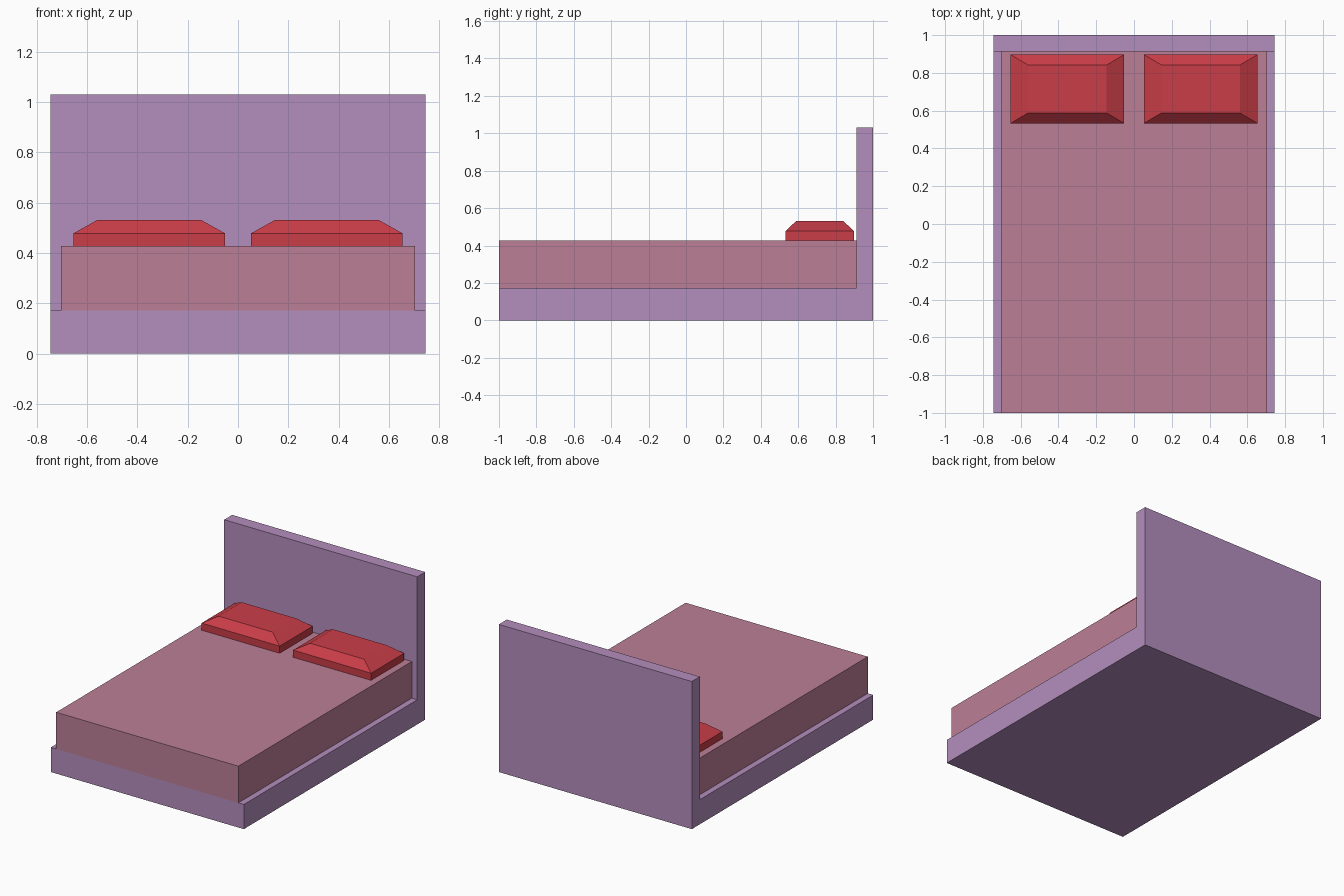
import bpy
import bmesh

cube = bpy.data.objects.get("Cube")
if cube:
    bpy.data.objects.remove(cube, do_unlink=True)


def make_material(name, rgb):
    mat = bpy.data.materials.new(name)
    mat.use_nodes = True
    color = (*rgb, 1.0)
    mat.diffuse_color = color
    mat.node_tree.nodes["Principled BSDF"].inputs["Base Color"].default_value = color
    return mat


def finish(name, bm, mat):
    bmesh.ops.recalc_face_normals(bm, faces=bm.faces)
    mesh = bpy.data.meshes.new(name)
    bm.to_mesh(mesh)
    bm.free()
    mesh.materials.append(mat)
    obj = bpy.data.objects.new(name, mesh)
    bpy.context.collection.objects.link(obj)
    return obj


def loft(name, rings, mat):
    """Join matching point rings into a closed, flat-faced solid."""
    bm = bmesh.new()
    loops = [[bm.verts.new(p) for p in ring] for ring in rings]
    n = len(loops[0])
    for low, high in zip(loops, loops[1:]):
        for i in range(n):
            j = (i + 1) % n
            bm.faces.new((low[i], low[j], high[j], high[i]))
    bm.faces.new(loops[0])
    bm.faces.new(loops[-1])
    return finish(name, bm, mat)


def rectangle(cx, cy, hx, hy, z):
    return [(cx - hx, cy - hy, z), (cx + hx, cy - hy, z),
            (cx + hx, cy + hy, z), (cx - hx, cy + hy, z)]


purple = make_material("mauve frame", (0.456, 0.27, 0.509))
pink = make_material("dusty pink mattress", (0.503, 0.212, 0.305))
red = make_material("red pillow", (0.591, 0.047, 0.065))

# Base and headboard: one L-shaped side profile drawn across the width
HALF_WIDTH, BASE_TOP, HEAD_FRONT = 0.745, 0.172, 0.912
profile = [(-1, 0), (1, 0), (1, 1.03), (HEAD_FRONT, 1.03),
           (HEAD_FRONT, BASE_TOP), (-1, BASE_TOP)]
loft("bed_frame", [[(x, y, z) for y, z in profile]
                   for x in (-HALF_WIDTH, HALF_WIDTH)], purple)

# Mattress
MATTRESS_TOP = 0.428
mid_y, half_y = (HEAD_FRONT - 1) / 2, (HEAD_FRONT + 1) / 2
loft("mattress", [rectangle(0, mid_y, 0.703, half_y, z)
                  for z in (BASE_TOP, MATTRESS_TOP)], pink)

# Pillows: straight sides with a sloped top
for side, x in (("left", 0.353), ("right", -0.353)):
    loft(side + "_pillow", [
        rectangle(x, 0.715, 0.301, 0.182, MATTRESS_TOP),
        rectangle(x, 0.715, 0.301, 0.182, 0.478),
        rectangle(x, 0.715, 0.208, 0.127, 0.53),
    ], red)
